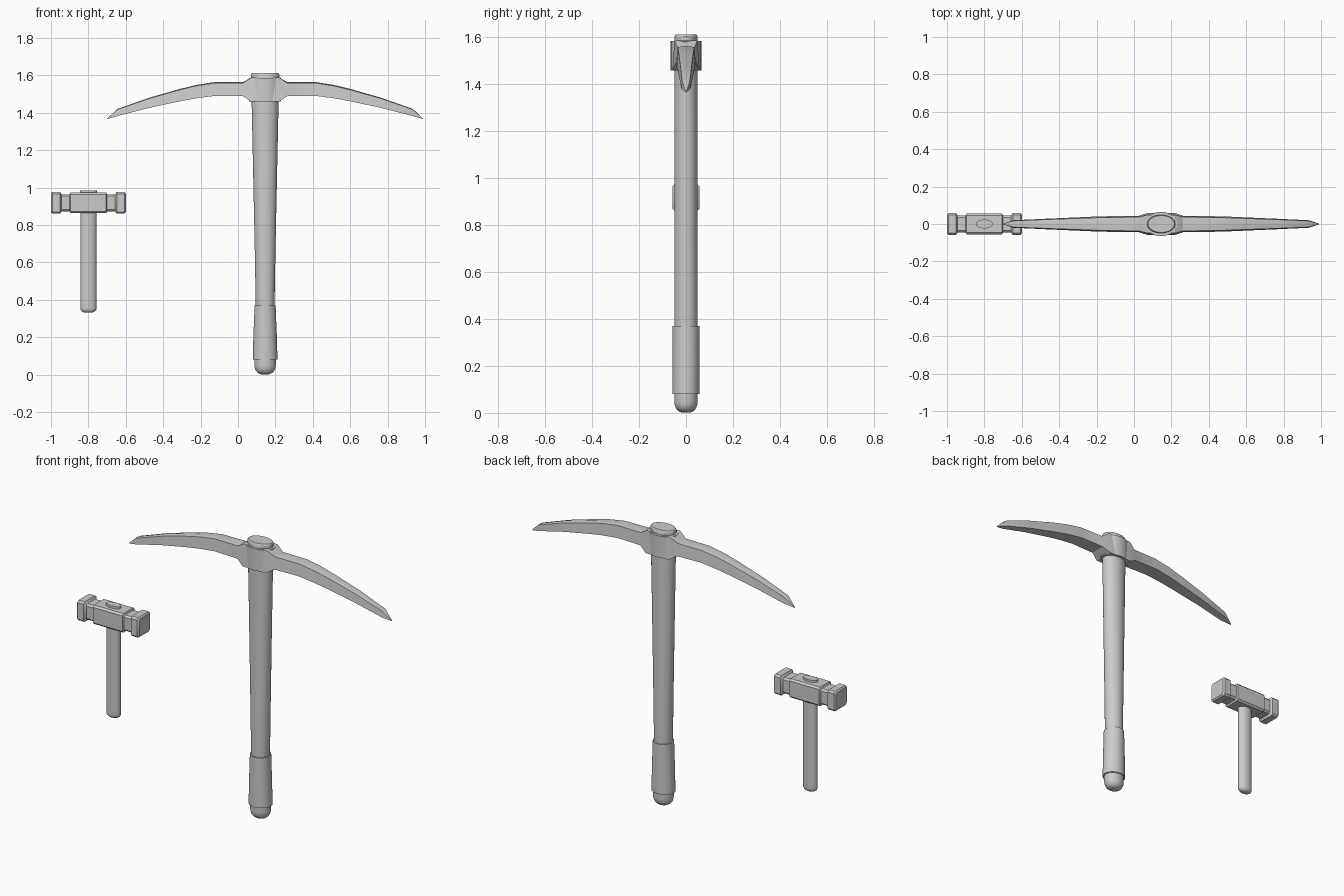
import bpy, bmesh, math

cube = bpy.data.objects.get("Cube")
if cube:
    bpy.data.objects.remove(cube, do_unlink=True)

grey = bpy.data.materials.new("plain_grey")
grey.use_nodes = True
grey.diffuse_color = (0.6, 0.6, 0.6, 1)
grey.node_tree.nodes["Principled BSDF"].inputs["Base Color"].default_value = (0.6, 0.6, 0.6, 1)


def loft(name, rings, angle=30):
    """Skin a list of equal-sized point rings and cap both ends."""
    bm = bmesh.new()
    loops = [[bm.verts.new(p) for p in ring] for ring in rings]
    n = len(loops[0])
    for a, b in zip(loops, loops[1:]):
        for i in range(n):
            j = (i + 1) % n
            bm.faces.new((a[i], a[j], b[j], b[i]))
    bm.faces.new(loops[0])
    bm.faces.new(loops[-1])
    bmesh.ops.recalc_face_normals(bm, faces=bm.faces)
    mesh = bpy.data.meshes.new(name)
    bm.to_mesh(mesh)
    bm.free()
    mesh.materials.append(grey)
    obj = bpy.data.objects.new(name, mesh)
    bpy.context.collection.objects.link(obj)
    bpy.ops.object.select_all(action='DESELECT')
    obj.select_set(True)
    bpy.context.view_layer.objects.active = obj
    bpy.ops.object.shade_smooth_by_angle(angle=math.radians(angle))
    return obj


def oval_column(name, cx, profile, sides=32):
    """Upright oval column; profile rows are (z, x radius, y radius)."""
    turn = [math.tau * i / sides for i in range(sides)]
    return loft(name, [[(cx + rx * math.cos(t), ry * math.sin(t), z) for t in turn]
                       for z, rx, ry in profile])


def rounded_end(z, height, rx, ry, top):
    """Profile of a domed butt that continues straight up to top."""
    rows = []
    for i in range(1, 8):
        a = math.pi / 2 * i / 7
        s = math.sin(a) ** 0.7
        rows.append((z + height * (1 - math.cos(a)), rx * s, ry * s))
    return rows + [(top, rx, ry)]


# Pickaxe handle, grip sleeve, butt and top plug
PICK = 0.145
oval_column("pick_handle", PICK, [(0.3, 0.049, 0.049), (0.7, 0.056, 0.05), (1.5, 0.073, 0.05)])
oval_column("pick_grip", PICK, [(0.08, 0.066, 0.057), (0.2, 0.063, 0.057), (0.37, 0.056, 0.057)])
oval_column("pick_butt", PICK, rounded_end(0, 0.05, 0.057, 0.05, 0.1))
oval_column("pick_plug", PICK, [(1.55, 0.076, 0.049), (1.605, 0.076, 0.049), (1.612, 0.071, 0.045)])

# Pickaxe collar and the curved head running through it
oval_column("pick_collar", PICK, [(1.46, 0.086, 0.065), (1.585, 0.086, 0.065)])


def arm_section(x, bottom, top, half, ridge):
    return [(x, -half, bottom), (x, half, bottom), (x, half * 0.84, top - ridge),
            (x, 0, top), (x, -half * 0.84, top - ridge)]


# rows: distance from handle, bottom, top, half width, ridge height
arm = [(0.075, 1.46, 1.588, 0.058, 0),
       (0.118, 1.488, 1.564, 0.044, 0.005),
       (0.27, 1.49, 1.564, 0.042, 0.005),
       (0.37, 1.477, 1.548, 0.039, 0.005),
       (0.46, 1.46, 1.526, 0.035, 0.005),
       (0.62, 1.426, 1.48, 0.028, 0.004),
       (0.79, 1.382, 1.42, 0.02, 0.003),
       (0.845, 1.366, 1.368, 0.002, 0)]
rings = [arm_section(PICK - d, *r) for d, *r in reversed(arm)]
rings += [arm_section(PICK + d, *r) for d, *r in arm]
loft("pick_head", rings)

# Hammer handle, butt line and top plug
HAMMER = -0.8
oval_column("hammer_handle", HAMMER, [(0.38, 0.043, 0.028), (0.9, 0.043, 0.028)])
oval_column("hammer_butt", HAMMER, rounded_end(0.33, 0.025, 0.043, 0.028, 0.38))
oval_column("hammer_plug", HAMMER, [(0.95, 0.045, 0.024), (0.985, 0.045, 0.024)])


# Hammer head: chamfered square sections, waisted beside each striking face
def square_section(x, half, cut, cz=0.918):
    c = half - cut
    return [(x, y, cz + z) for y, z in ((half, -c), (half, c), (c, half), (-c, half),
                                        (-half, c), (-half, -c), (-c, -half), (c, -half))]


side = [(0.095, 0.055, 0.01), (0.1, 0.046, 0.01), (0.143, 0.046, 0.01),
        (0.152, 0.058, 0.01), (0.192, 0.058, 0.01), (0.2, 0.05, 0.01)]
rings = [square_section(HAMMER - d, *r) for d, *r in reversed(side)]
rings += [square_section(HAMMER + d, *r) for d, *r in side]
loft("hammer_head", rings)
